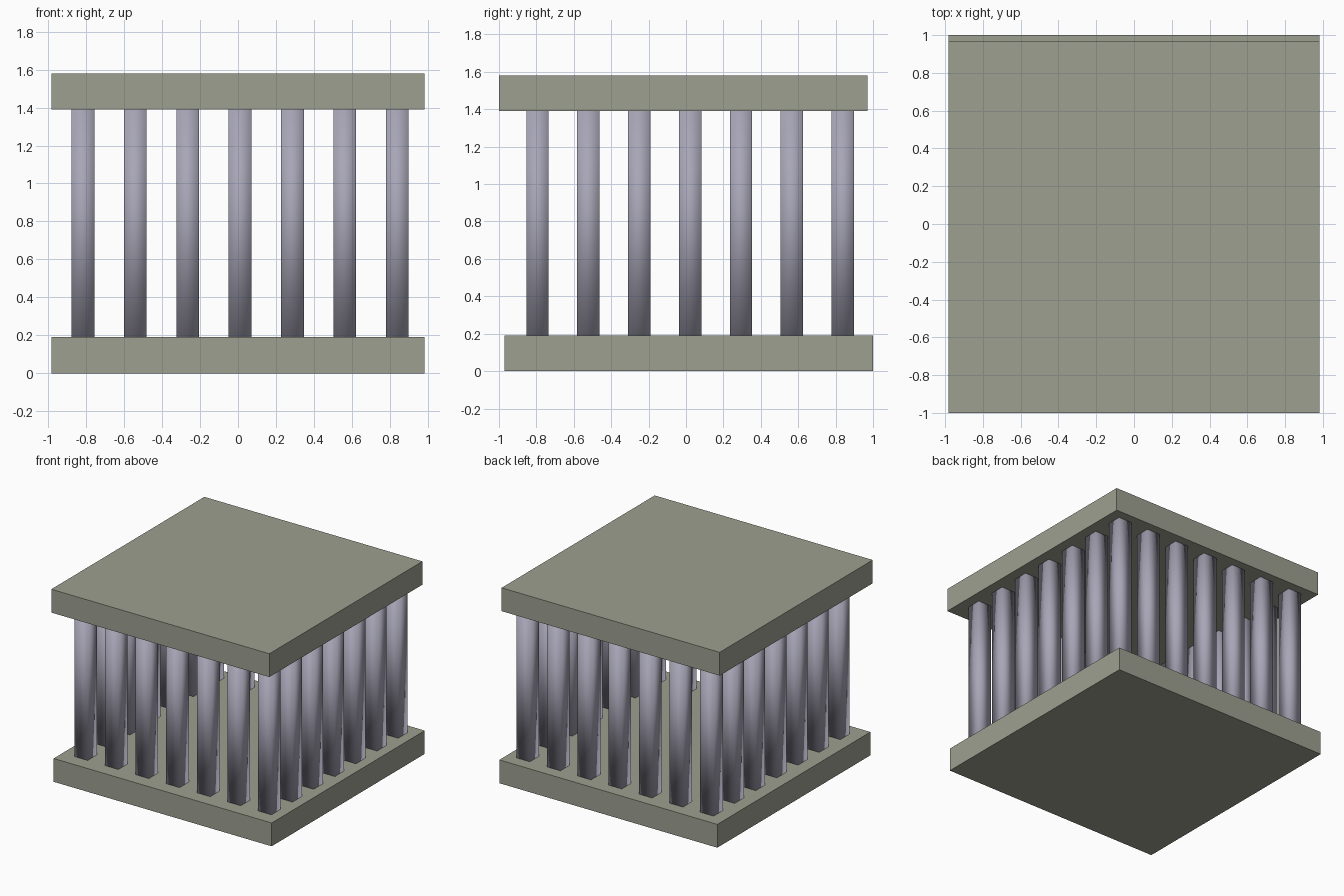
import bpy

if "Cube" in bpy.data.objects:
    bpy.data.objects.remove(bpy.data.objects["Cube"])


def material(name, color):
    m = bpy.data.materials.new(name)
    m.diffuse_color = (*color, 1)
    m.use_nodes = True
    m.node_tree.nodes["Principled BSDF"].inputs["Base Color"].default_value = m.diffuse_color
    return m


stone = material("olive_stone", (0.34, 0.35, 0.28))
steel = material("violet_grey", (0.39, 0.38, 0.47))


def box(name, center, size, mat, smooth=False):
    bpy.ops.mesh.primitive_cube_add(size=1, location=center)
    ob = bpy.context.object
    ob.name = name
    ob.scale = size
    bpy.ops.object.transform_apply(location=False, rotation=False, scale=True)
    ob.data.materials.append(mat)
    if smooth:
        bpy.ops.object.shade_smooth()
    return ob


# Base and roof slabs, slightly offset from each other in depth
SLAB = (1.965, 1.97, 0.19)
box("base_slab", (0, 0.015, 0.095), SLAB, stone)
box("roof_slab", (0, -0.015, 1.485), SLAB, stone)

# Square softly shaded posts around the perimeter, 7 per side
N, W = 7, 0.12
X0, DX = -0.817, 0.276
Y0, DY = -0.794, 0.272
for i in range(N):
    for j in range(N):
        if i in (0, N - 1) or j in (0, N - 1):
            box(f"post_{i}_{j}", (X0 + i * DX, Y0 + j * DY, 0.79),
                (W, W, 1.2), steel, smooth=True)
